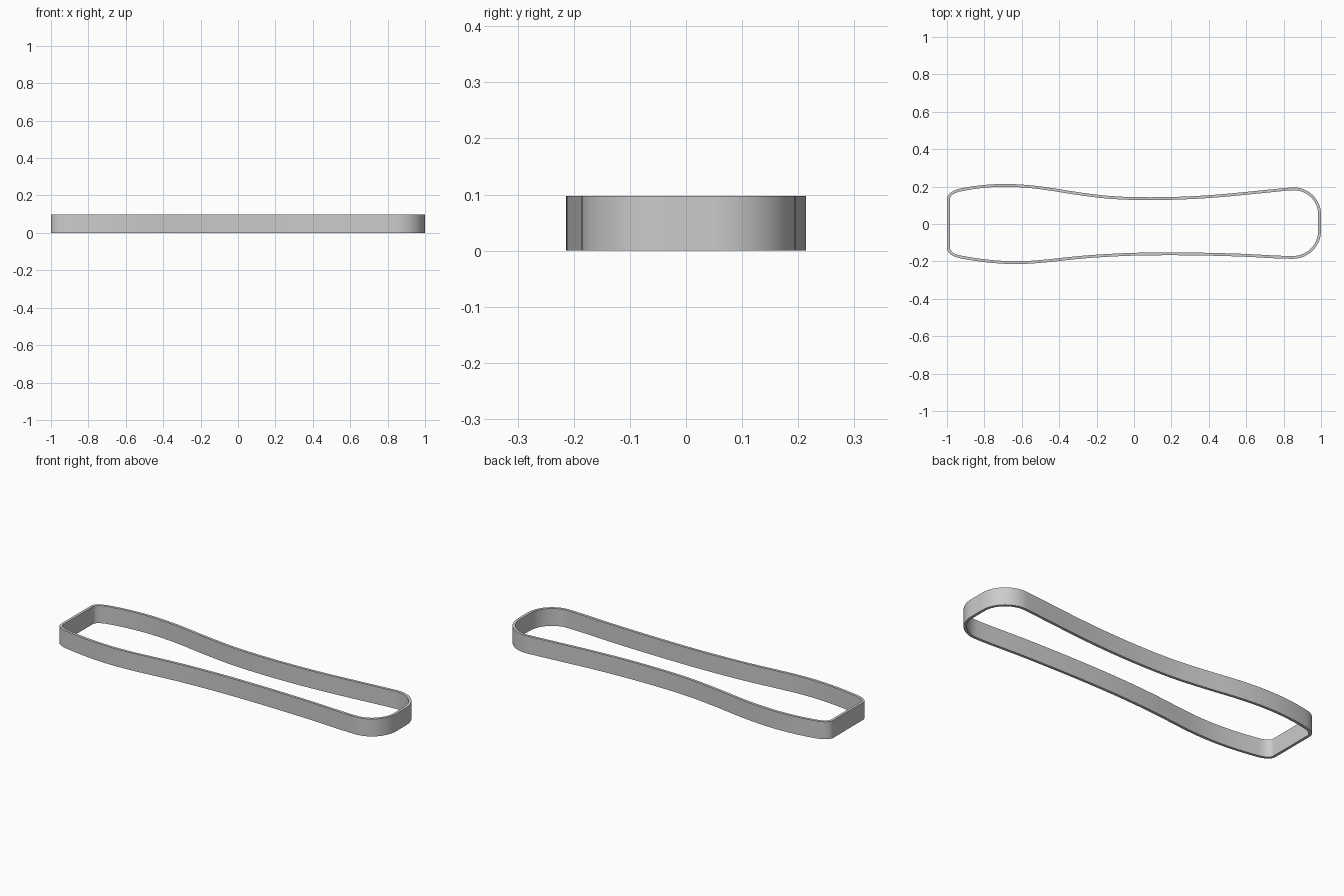
import bpy, bmesh, math
from mathutils import Vector

if "Cube" in bpy.data.objects:
    bpy.data.objects.remove(bpy.data.objects["Cube"])

HEIGHT, WALL, STEPS = 0.097, 0.015, 14

# Outer outline, clockwise seen from above: x, y, heading in degrees
KNOTS = [
    (-1.0, -0.125, 90), (-1.0, 0.13, 90), (-0.93, 0.189, 12),
    (-0.69, 0.214, 0), (-0.40, 0.186, -9.5), (-0.2, 0.157, -7),
    (0.09, 0.143, 0), (0.4, 0.154, 4), (0.84, 0.195, 5),
    (1.0, 0.05, -90), (1.0, -0.035, -90), (0.85, -0.186, 180),
    (0.57, -0.174, 178), (0.2, -0.167, 180), (-0.05, -0.171, 182.5),
    (-0.3, -0.187, 185.5), (-0.63, -0.214, 180), (-0.93, -0.183, 169),
]


def heading(deg):
    return Vector((math.cos(math.radians(deg)), math.sin(math.radians(deg))))


def outline():
    """Sample smooth cubic spans; return (point, inward normal) pairs."""
    result = []
    for a, b in zip(KNOTS, KNOTS[1:] + KNOTS[:1]):
        p, q = Vector(a[:2]), Vector(b[:2])
        da, db = heading(a[2]), heading(b[2])
        turn = math.acos(max(-1, min(1, da.dot(db))))
        k = (q - p).length / (3 * math.cos(turn / 4) ** 2)
        h1, h2 = p + da * k, q - db * k
        for i in range(STEPS):
            t = i / STEPS
            s = 1 - t
            pos = p * s**3 + h1 * (3*s*s*t) + h2 * (3*s*t*t) + q * t**3
            tan = ((h1 - p) * s*s + (h2 - h1) * (2*s*t) + (q - h2) * t*t).normalized()
            result.append((pos, Vector((tan.y, -tan.x))))
    return result


# Thin upright band, open at top and bottom
bm = bmesh.new()
rings = []
for p, n in outline():
    inner = p + n * WALL
    rings.append([bm.verts.new((v.x, v.y, z)) for v, z in
                  ((p, 0), (p, HEIGHT), (inner, HEIGHT), (inner, 0))])
for r, s in zip(rings, rings[1:] + rings[:1]):
    for j in range(4):
        k = (j + 1) % 4
        bm.faces.new((r[j], r[k], s[k], s[j]))
bmesh.ops.recalc_face_normals(bm, faces=bm.faces)
mesh = bpy.data.meshes.new("outline_band")
bm.to_mesh(mesh)
bm.free()
band = bpy.data.objects.new("outline_band", mesh)
bpy.context.collection.objects.link(band)
bpy.context.view_layer.objects.active = band
band.select_set(True)
bpy.ops.object.shade_smooth_by_angle(angle=math.radians(30))
